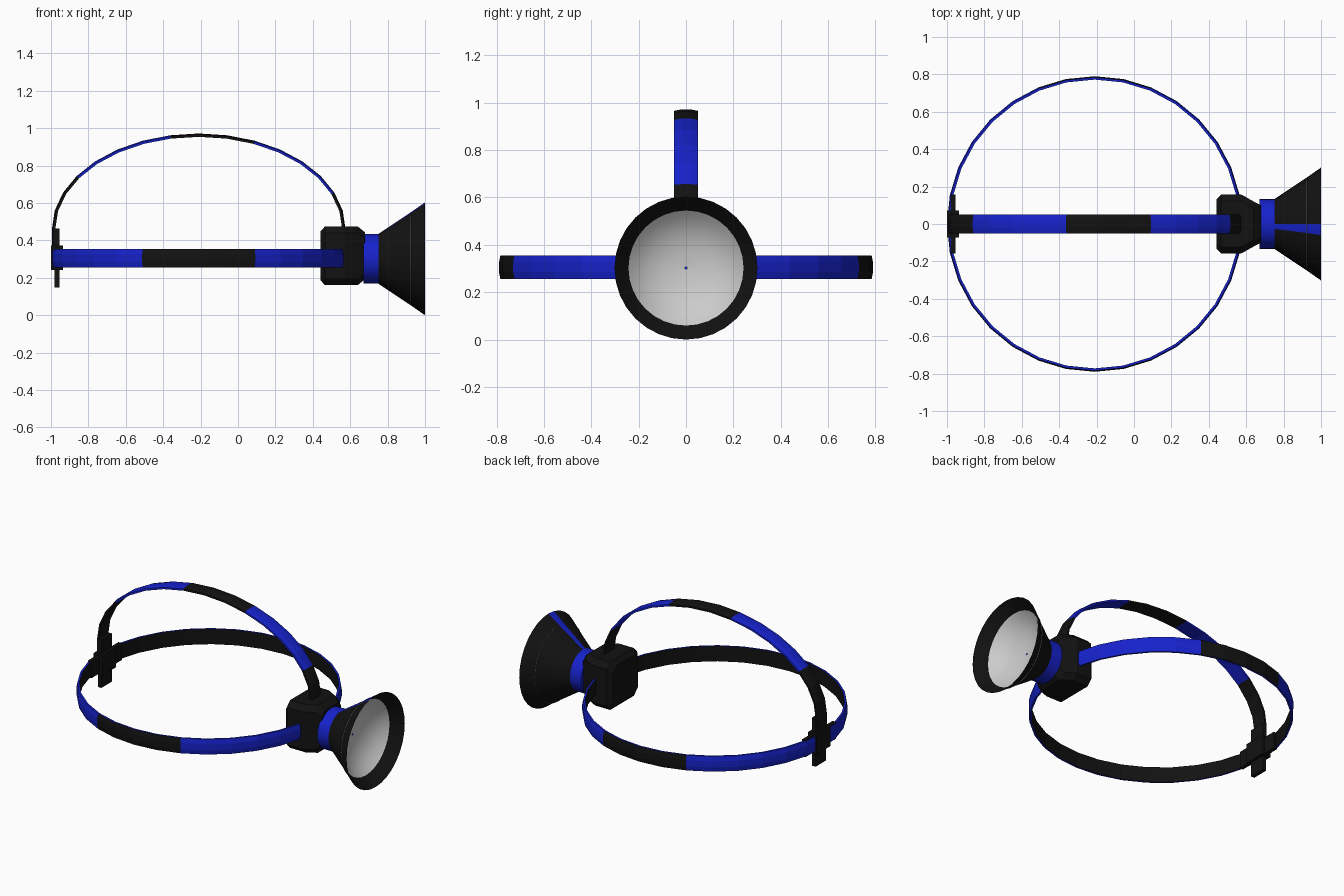
import bpy, bmesh
from math import sin, cos, pi, radians

if "Cube" in bpy.data.objects:
    bpy.data.objects.remove(bpy.data.objects["Cube"])

CX, ZC, SEG = -0.21, 0.302, 32


def material(name, rgb):
    m = bpy.data.materials.new(name)
    m.diffuse_color = (*rgb, 1)
    m.use_nodes = True
    m.node_tree.nodes["Principled BSDF"].inputs["Base Color"].default_value = m.diffuse_color
    return m


BLACK = material("black", (0.006, 0.006, 0.006))
BLUE = material("blue", (0.008, 0.016, 0.6))


def finish(bm, name, mats, smooth=False):
    bmesh.ops.recalc_face_normals(bm, faces=bm.faces[:])
    me = bpy.data.meshes.new(name)
    bm.to_mesh(me)
    bm.free()
    for m in mats:
        me.materials.append(m)
    ob = bpy.data.objects.new(name, me)
    bpy.context.collection.objects.link(ob)
    if smooth:
        bpy.ops.object.select_all(action='DESELECT')
        bpy.context.view_layer.objects.active = ob
        ob.select_set(True)
        bpy.ops.object.shade_smooth_by_angle(angle=radians(35))
    return ob


def loft(name, rings, mats, colour=lambda i, j: 0, closed=False, smooth=False, cap=True):
    """Skin a list of equally long point rings."""
    bm = bmesh.new()
    vs = [[bm.verts.new(p) for p in r] for r in rings]
    n, m = len(vs), len(vs[0])
    for i in range(n if closed else n - 1):
        a, b = vs[i], vs[(i + 1) % n]
        for j in range(m):
            k = (j + 1) % m
            bm.faces.new((a[j], a[k], b[k], b[j])).material_index = colour(i, j)
    if cap and not closed:
        bm.faces.new(vs[0])
        bm.faces.new(vs[-1])
    return finish(bm, name, mats, smooth)


def lathe(name, profile, mats, **kw):
    """Turn (x, radius) points about the lamp axis."""
    rings = [[(x, r * cos(2 * pi * j / SEG), ZC + r * sin(2 * pi * j / SEG))
              for j in range(SEG)] for x, r in profile]
    return loft(name, rings, mats, smooth=True, **kw)


# Slightly crowned strap section: (outward offset, sideways)
SECTION = [(-0.018, -0.05), (-0.006, -0.05), (0, -0.02),
           (0, 0.02), (-0.006, 0.05), (-0.018, 0.05)]

# Head band: blue with black outer patches and a black lining
rings = []
for i in range(SEG):
    a = 2 * pi * i / SEG
    rings.append([(CX + (0.79 + o) * cos(a), (0.79 + o) * sin(a), ZC + 0.003 + w)
                  for o, w in SECTION])


def band_colour(i, j):
    patch = 6 < abs(15.5 - i) < 10
    return 0 if j == 5 or (patch and j in (1, 2, 3)) else 1


loft("head_band", rings, [BLACK, BLUE], band_colour, closed=True)

# Top strap: half ellipse with straight ends, alternating colours
path = [(-0.785, 0.30, -1, 0)]
for i in range(17):
    a = pi - pi * i / 16
    path.append((0.785 * cos(a), 0.46 + 0.512 * sin(a), cos(a), sin(a)))
path.append((0.785, 0.30, 1, 0))
rings = [[(CX + x + o * nx, w, z + o * nz) for o, w in SECTION] for x, z, nx, nz in path]
loft("top_strap", rings, [BLACK, BLUE],
     lambda i, j: int(3 <= i - 1 < 7 or 10 <= i - 1 < 14))

# Lamp housing: chamfered block tapering towards the neck
rings = []
for x, hy, hz in [(0.44, 0.13, 0.13), (0.465, 0.157, 0.157), (0.575, 0.157, 0.157),
                  (0.64, 0.12, 0.157), (0.68, 0.10, 0.125)]:
    c = 0.035
    rings.append([(x, y, ZC + 0.016 + z) for y, z in
                  [(hy, hz - c), (hy - c, hz), (c - hy, hz), (-hy, hz - c),
                   (-hy, c - hz), (c - hy, -hz), (hy - c, -hz), (hy, c - hz)]])
loft("lamp_housing", rings, [BLACK])

# Blue neck collar
lathe("lamp_neck", [(0.67, 0.133), (0.757, 0.133)], [BLUE])

# Lamp cone with inward rim; one facet on top is a blue stripe
lathe("lamp_cone", [(0.75, 0.133), (0.92, 0.246), (1.0, 0.302), (0.93, 0.243)],
      [BLACK, BLUE], colour=lambda i, j: int(j == 8 and i < 2), cap=False)

# Grey concave reflector
lathe("reflector", [(0.922, 0.251), (0.928, 0.247), (0.905, 0.222), (0.88, 0.188), (0.86, 0.15),
                    (0.845, 0.105), (0.836, 0.055), (0.833, 0.005)], [], cap=False)


# Rear buckle: cross plate and thick centre block
def box(name, centre, size):
    bm = bmesh.new()
    bmesh.ops.create_cube(bm, size=1)
    for v in bm.verts:
        v.co = [c + p * s for c, p, s in zip(centre, v.co, size)]
    return finish(bm, name, [BLACK])


box("buckle_upright", (-0.967, 0, 0.307), (0.026, 0.11, 0.316))
box("buckle_crossbar", (-0.967, 0, 0.307), (0.0255, 0.316, 0.11))
box("buckle_centre", (-0.968, 0, 0.307), (0.064, 0.145, 0.13))
